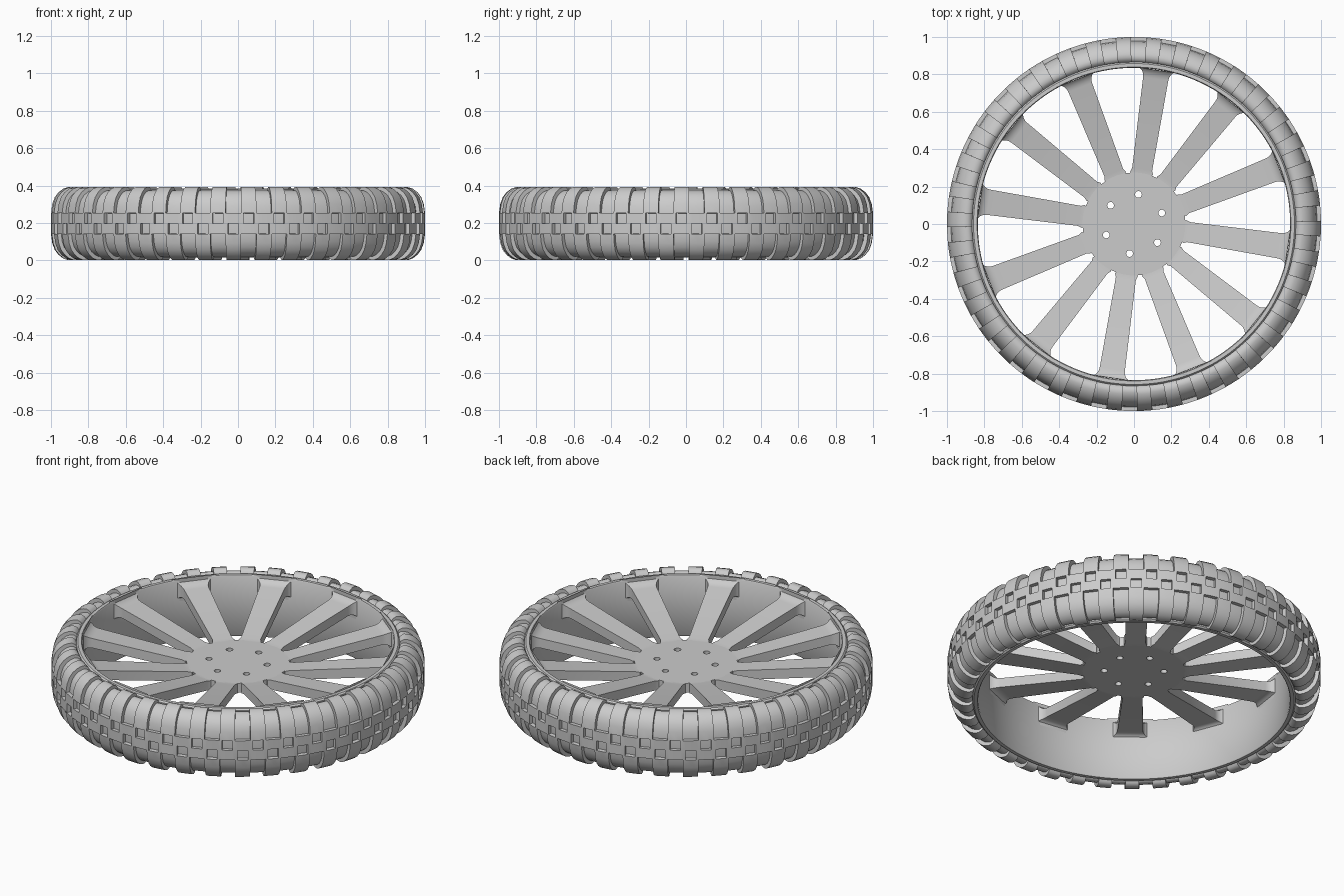
import bpy, bmesh, math
from math import pi, sin, cos, radians

cube = bpy.data.objects.get("Cube")
if cube:
    bpy.data.objects.remove(cube)

grey = bpy.data.materials.new("grey")
grey.use_nodes = True
colour = (0.6, 0.6, 0.6, 1)
grey.diffuse_color = colour
grey.node_tree.nodes["Principled BSDF"].inputs["Base Color"].default_value = colour

MID = 0.197        # half the wheel's width
PITCHES = 38       # tread repeats around the wheel
SPOKES = 12
TURN = radians(21.5)


def activate(obj):
    bpy.ops.object.select_all(action='DESELECT')
    obj.select_set(True)
    bpy.context.view_layer.objects.active = obj


def finish(name, bm, angle=35):
    bmesh.ops.recalc_face_normals(bm, faces=bm.faces)
    mesh = bpy.data.meshes.new(name)
    bm.to_mesh(mesh)
    bm.free()
    obj = bpy.data.objects.new(name, mesh)
    bpy.context.collection.objects.link(obj)
    mesh.materials.append(grey)
    activate(obj)
    bpy.ops.object.shade_smooth_by_angle(angle=radians(angle))
    return obj


def revolve(bm, profile, angles, closed=False, skip=lambda col, row: False):
    """Sweep (radius, z) points about the axle, leaving out skipped cells."""
    rings = [[bm.verts.new((r * cos(a), r * sin(a), z)) for r, z in profile]
             for a in angles]
    rows = len(profile) if closed else len(profile) - 1
    for i, ring in enumerate(rings):
        following = rings[(i + 1) % len(rings)]
        for j in range(rows):
            k = (j + 1) % len(profile)
            if not skip(i, j):
                bm.faces.new((ring[j], following[j], following[k], ring[k]))


def even_angles(count):
    return [2 * pi * i / count for i in range(count)]


# Tyre outline: upper half, mirrored to the lower half
upper = [(.862, .365), (.872, .383), (.89, .393), (.91, .392), (.935, .383),
         (.96, .364), (.98, .338), (.993, .302), (1, .254)]
outline = upper + [(1, MID)] + [(r, 2 * MID - z) for r, z in reversed(upper)]

# Tyre body under the tread
bm = bmesh.new()
core = [(.855 + (r - .855) * .86, MID + (z - MID) * .9) for r, z in outline]
revolve(bm, core, even_angles(144), closed=True)
finish("tyre_body", bm)

# Tread: staggered side grooves and two staggered rows of square pockets
steps = [-.25, -.17, 0, .17, .25, .33, .5, .67]
start = -pi / 2 - .025
angles = [start + 2 * pi * (p + s) / PITCHES for p in range(PITCHES) for s in steps]
band = len(upper) - 1


def is_recess(col, row):
    c = col % len(steps)
    if row < band:
        return c < 4
    if row == band:
        return c in (5, 6)
    if row == band + 1:
        return c in (1, 2)
    return c >= 4


bm = bmesh.new()
revolve(bm, outline, angles, skip=is_recess)
loose = [v for v in bm.verts if not v.link_faces]
bmesh.ops.delete(bm, geom=loose, context='VERTS')
tread = finish("tyre_tread", bm)
thick = tread.modifiers.new("Thickness", 'SOLIDIFY')
thick.thickness = 0.03
thick.offset = -1
bpy.ops.object.modifier_apply(modifier=thick.name)
bpy.ops.object.shade_smooth_by_angle(angle=radians(35))

# Rim: thin band with a rounded lip on both edges
bm = bmesh.new()
lip = [(.835, .372), (.839, .378), (.858, .378), (.866, .37)]
rim = lip + [(r, 2 * MID - z) for r, z in reversed(lip)]
revolve(bm, rim, even_angles(128), closed=True)
finish("rim", bm)

# Hub: disc with a ring of bolt holes
HUB_Z, HALF = .228, .028
curve = bpy.data.curves.new("hub", 'CURVE')
curve.dimensions = '2D'
curve.fill_mode = 'BOTH'
curve.extrude = HALF


def add_circle(x, y, radius, count):
    spline = curve.splines.new('POLY')
    spline.points.add(count - 1)
    spline.use_cyclic_u = True
    for point, a in zip(spline.points, even_angles(count)):
        point.co = (x + radius * cos(a), y + radius * sin(a), 0, 1)


add_circle(0, 0, .275, 72)
for i in range(6):
    a = TURN + pi / 3 * (i + 1)
    add_circle(.16 * cos(a), .16 * sin(a), .018, 16)
hub = bpy.data.objects.new("hub", curve)
bpy.context.collection.objects.link(hub)
hub.location.z = HUB_Z
curve.materials.append(grey)
activate(hub)
bpy.ops.object.convert(target='MESH')
bpy.ops.object.shade_smooth_by_angle(angle=radians(35))

# Spokes: rise from the hub and flare into the rim
stations = [(.262, .052, HALF), (.275, .062, HALF), (.295, .054, HALF), (.785, .068, HALF)]
FLARE = .055
for i in range(1, 7):
    t = i / 6 * pi / 2
    grow = FLARE * (1 - cos(t))
    stations.append((.785 + FLARE * sin(t), .068 + grow, HALF + grow * .7))
bm = bmesh.new()
for s in range(SPOKES):
    a = TURN + 2 * pi * s / SPOKES
    sections = []
    for r, w, h in stations:
        z = HUB_Z + max(0, r - .275) * .16
        # keep the flared ends on the curve of the rim
        x = min(r, math.sqrt(.84 ** 2 - w ** 2))
        sections.append([bm.verts.new((x * cos(a) - y * sin(a), x * sin(a) + y * cos(a), z + dz))
                         for y, dz in ((-w, -h), (w, -h), (w, h), (-w, h))])
    for one, two in zip(sections, sections[1:]):
        for j in range(4):
            k = (j + 1) % 4
            bm.faces.new((one[j], one[k], two[k], two[j]))
    bm.faces.new(sections[0])
    bm.faces.new(sections[-1])
finish("spokes", bm)
